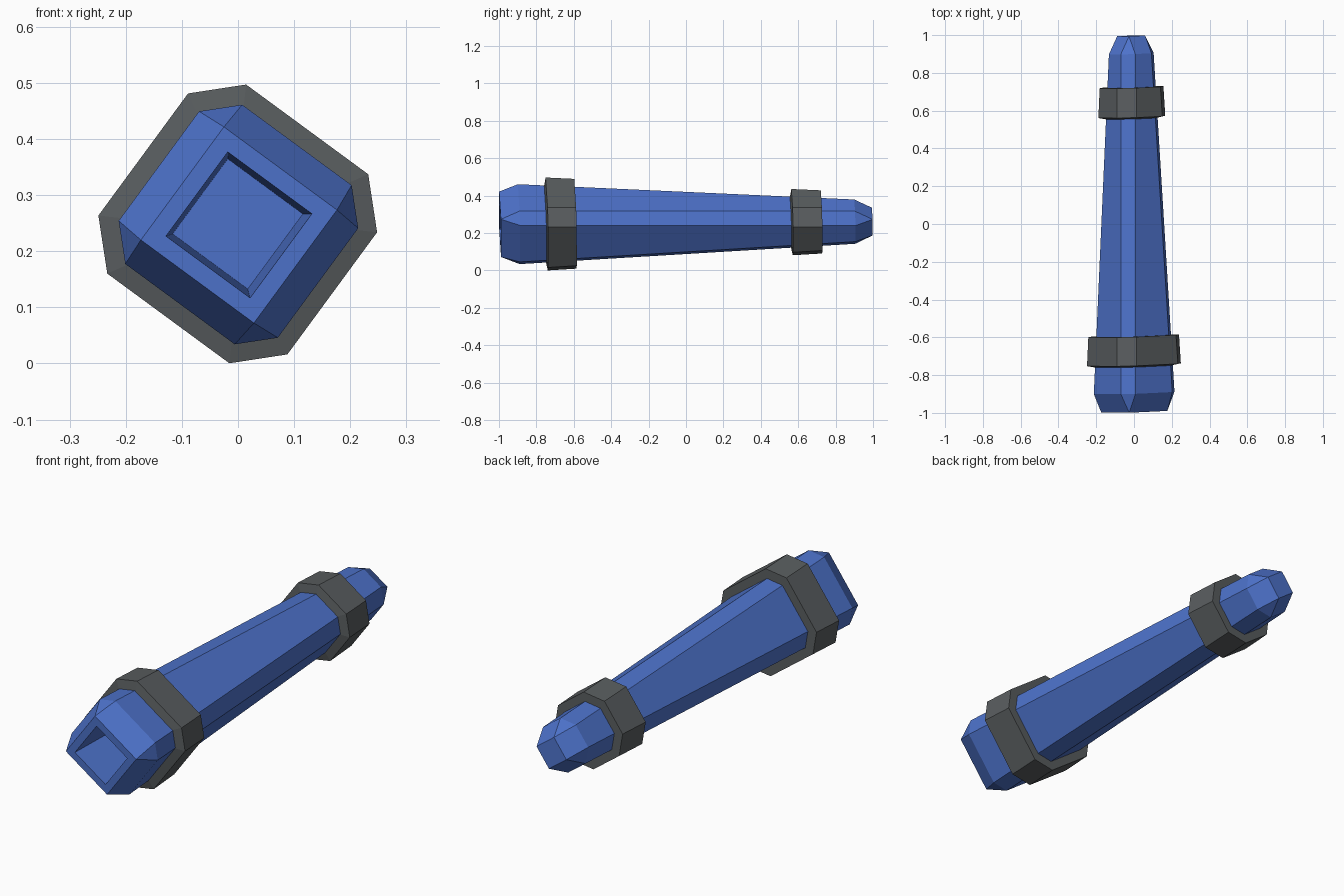
import bpy, bmesh, math
from mathutils import Vector

cube = bpy.data.objects.get("Cube")
if cube:
    bpy.data.objects.remove(cube, do_unlink=True)

ROLL = math.radians(53.7)
N1 = Vector((math.cos(ROLL), math.sin(ROLL)))
N2 = Vector((-N1.y, N1.x))


def material(name, rgb):
    mat = bpy.data.materials.new(name)
    mat.use_nodes = True
    mat.diffuse_color = (*rgb, 1)
    bsdf = mat.node_tree.nodes["Principled BSDF"]
    bsdf.inputs["Base Color"].default_value = (*rgb, 1)
    return mat


def body_size(y):
    return 0.176 - 0.0378 * (y + 0.9)


def section(y, a, cut):
    """Rolled square of half width a with corners cut off, slightly tilted along the axis."""
    b = a - cut
    cx = -0.0085 * (y + 0.8)
    cz = 0.249 + 0.0075 * (y + 0.7)
    points = []
    for k in range(4):
        c, s = round(math.cos(k * math.pi / 2)), round(math.sin(k * math.pi / 2))
        for u, v in ((a, -b), (a, b)):
            p = N1 * (u * c - v * s) + N2 * (u * s + v * c)
            points.append((cx + p.x, y + 0.03 * p.x - 0.025 * p.y, cz + p.y))
    return points


def loft(name, sections, mat, closed=False):
    bm = bmesh.new()
    rings = [[bm.verts.new(p) for p in section(*s)] for s in sections]
    pairs = list(zip(rings, rings[1:]))
    if closed:
        pairs.append((rings[-1], rings[0]))
    else:
        bm.faces.new(rings[0])
        bm.faces.new(rings[-1])
    for r, q in pairs:
        for i in range(8):
            j = (i + 1) % 8
            bm.faces.new((r[i], r[j], q[j], q[i]))
    bmesh.ops.remove_doubles(bm, verts=bm.verts, dist=0.0005)
    bmesh.ops.recalc_face_normals(bm, faces=bm.faces)
    mesh = bpy.data.meshes.new(name)
    bm.to_mesh(mesh)
    bm.free()
    mesh.materials.append(mat)
    obj = bpy.data.objects.new(name, mesh)
    bpy.context.collection.objects.link(obj)
    return obj


blue = material("blue", (0.075, 0.17, 0.6))
grey = material("dark grey", (0.1, 0.11, 0.115))

# Tapered handle with a square socket in the front and a pointed-corner tip at the back
loft("handle", [
    (-0.75, 0.083, 0),
    (-0.994, 0.093, 0),
    (-0.994, 0.125, 0),
    (-0.894, body_size(-0.9), 0.055),
    (0.902, body_size(0.9), 0.055),
    (0.996, 0.053, 0),
], blue)


# Collars around the handle, with a shallow sloped front
def collar(name, front, back, size):
    loft(name, [
        (front, size, 0.074),
        (back, size - 0.006, 0.074),
        (back, body_size(back) - 0.006, 0.055),
        (front - 0.01, body_size(front) - 0.006, 0.055),
    ], grey, closed=True)


collar("front_collar", -0.745, -0.592, 0.209)
collar("back_collar", 0.567, 0.724, 0.158)
